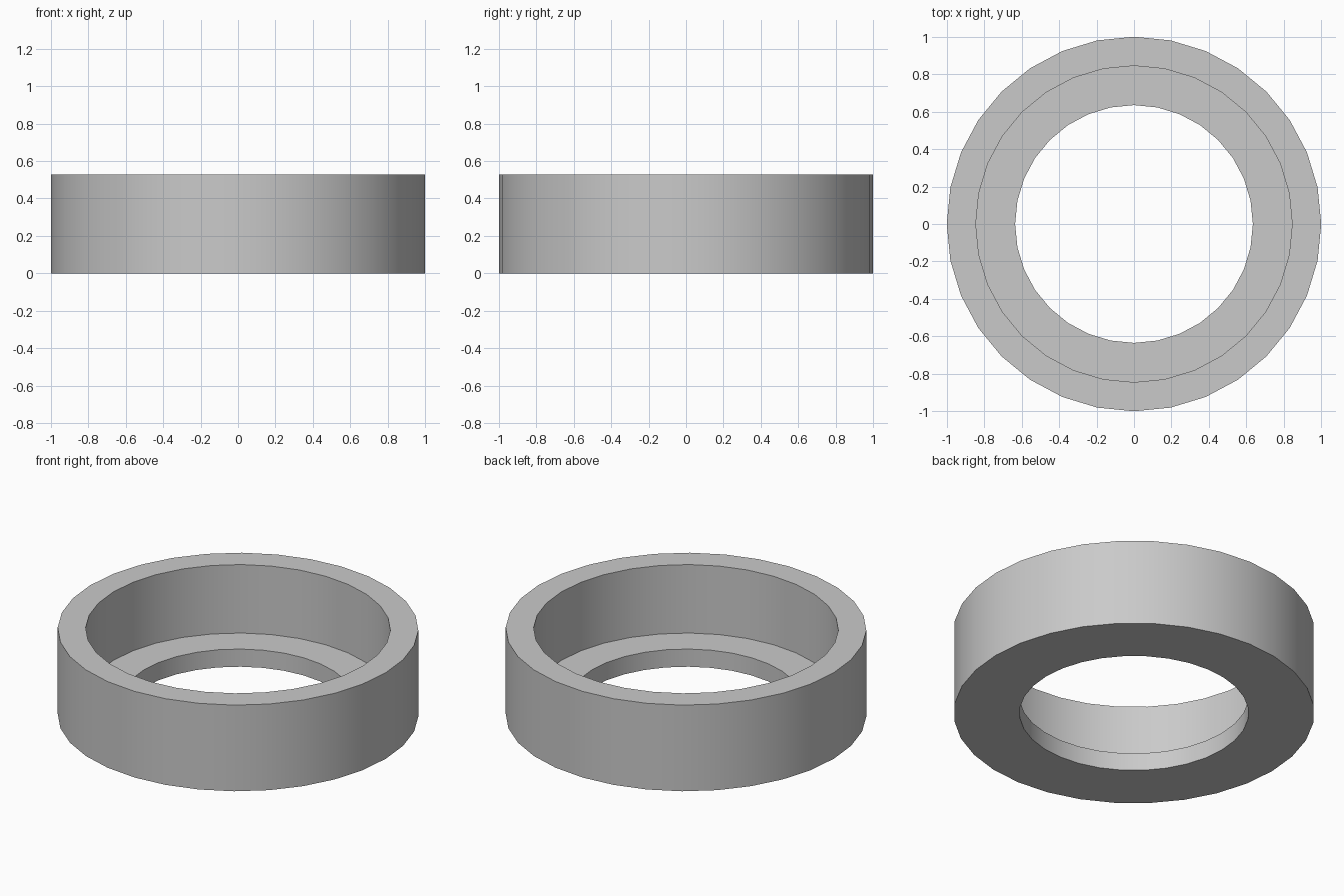
import bpy
import math

SIDES = 32

old = bpy.data.objects.get("Cube")
if old:
    bpy.data.objects.remove(old, do_unlink=True)

# Plain grey material
grey = bpy.data.materials.new("light grey")
grey.use_nodes = True
colour = (0.59, 0.59, 0.59, 1.0)
grey.diffuse_color = colour
grey.node_tree.nodes["Principled BSDF"].inputs["Base Color"].default_value = colour


def lathe(name, profile):
    """Revolve a closed (radius, height) profile, counter-clockwise, about z."""
    count = len(profile)
    verts, faces = [], []
    for i in range(SIDES):
        a = math.tau * i / SIDES
        verts += [(r * math.cos(a), r * math.sin(a), z) for r, z in profile]
        here, there = i * count, (i + 1) % SIDES * count
        for j in range(count):
            k = (j + 1) % count
            faces.append((here + j, there + j, there + k, here + k))
    mesh = bpy.data.meshes.new(name)
    mesh.from_pydata(verts, [], faces)
    mesh.materials.append(grey)
    obj = bpy.data.objects.new(name, mesh)
    bpy.context.collection.objects.link(obj)
    return obj


# Ring with a wide upper bore, a flat inner ledge and a narrower lower hole
ring = lathe("stepped_ring", [
    (0.635, 0.0), (1.0, 0.0), (1.0, 0.527),
    (0.845, 0.527), (0.845, 0.108), (0.635, 0.108),
])

# Smooth walls, sharp rims
bpy.ops.object.select_all(action="DESELECT")
ring.select_set(True)
bpy.context.view_layer.objects.active = ring
bpy.ops.object.shade_smooth_by_angle(angle=math.radians(30))
